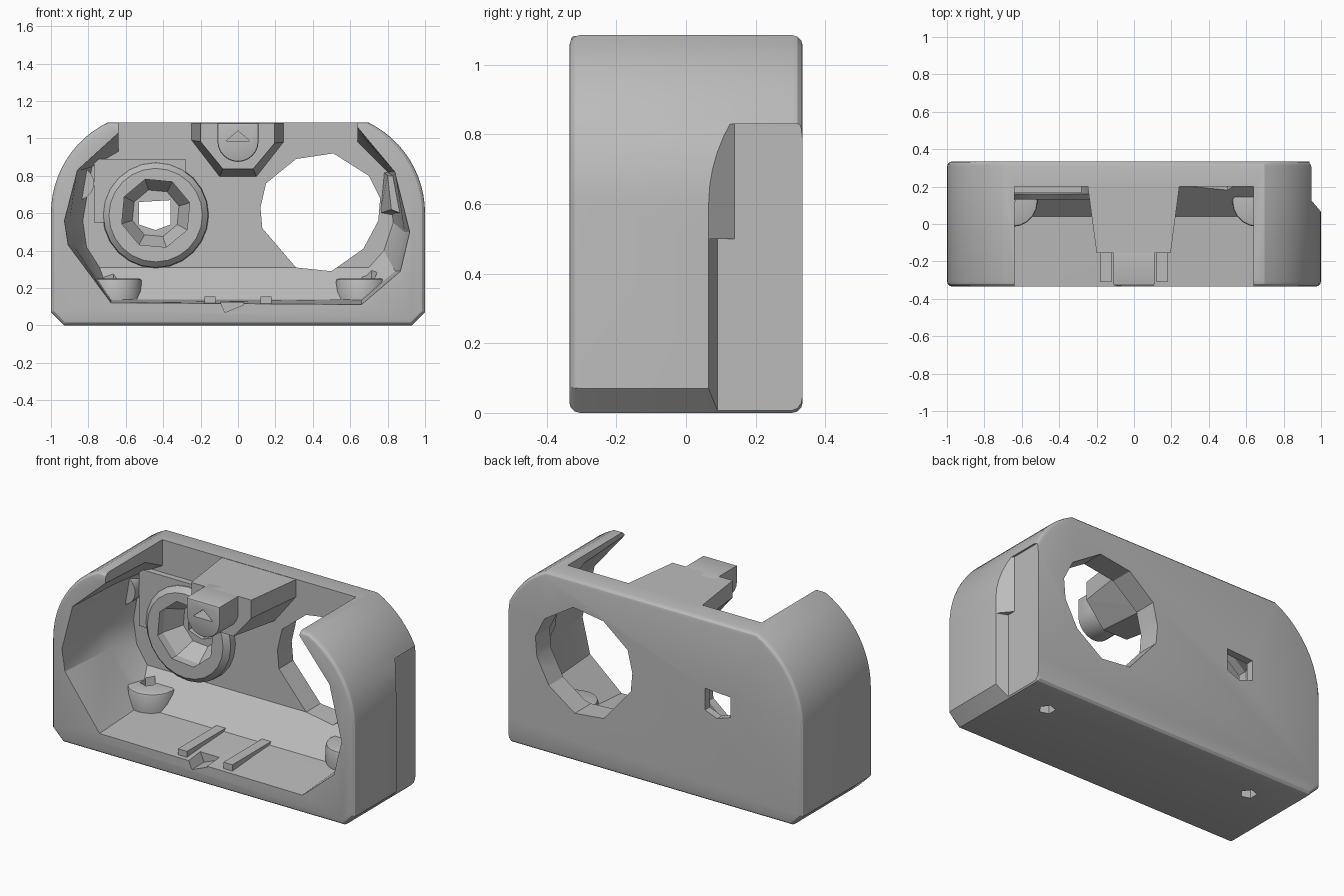
import bpy, bmesh, math

if "Cube" in bpy.data.objects:
    bpy.data.objects.remove(bpy.data.objects["Cube"])

mat = bpy.data.materials.new("plain grey")
mat.diffuse_color = (0.5, 0.5, 0.5, 1)
mat.use_nodes = True
mat.node_tree.nodes["Principled BSDF"].inputs["Base Color"].default_value = mat.diffuse_color


def loft(name, sections, bevel=0.0, segs=2):
    """Closed solid through matching rings of 3D points; bevel rounds the end outlines."""
    bm = bmesh.new()
    rings = [[bm.verts.new(p) for p in s] for s in sections]
    n = len(rings[0])
    caps = [bm.faces.new(rings[0]), bm.faces.new(rings[-1])]
    for a, b in zip(rings, rings[1:]):
        for i in range(n):
            bm.faces.new((a[i], a[(i + 1) % n], b[(i + 1) % n], b[i]))
    bmesh.ops.recalc_face_normals(bm, faces=bm.faces)
    if bevel:
        edges = list({e for f in caps for e in f.edges})
        bmesh.ops.bevel(bm, geom=edges, offset=bevel, segments=segs, profile=0.5, affect='EDGES')
    else:
        bmesh.ops.triangulate(bm, faces=[f for f in bm.faces if len(f.verts) == 4])
    me = bpy.data.meshes.new(name)
    bm.to_mesh(me)
    bm.free()
    me.materials.append(mat)
    ob = bpy.data.objects.new(name, me)
    bpy.context.collection.objects.link(ob)
    return ob


def at_y(pts, y):
    return [(x, y, z) for x, z in pts]


def at_z(pts, z):
    return [(x, y, z) for x, y in pts]


def circle(cx, cy, r, n, turn=0.0):
    return [(cx + r * math.cos(turn + 2 * math.pi * i / n),
             cy + r * math.sin(turn + 2 * math.pi * i / n)) for i in range(n)]


def box(name, x0, x1, y0, y1, z0, z1):
    r = [(x0, z0), (x1, z0), (x1, z1), (x0, z1)]
    return loft(name, [at_y(r, y0), at_y(r, y1)])


def cut(ob, *cutters):
    bpy.context.view_layer.objects.active = ob
    for c in cutters:
        m = ob.modifiers.new("cut", 'BOOLEAN')
        m.operation, m.solver, m.object = 'DIFFERENCE', 'EXACT', c
        bpy.ops.object.modifier_apply(modifier=m.name)


# outer housing: chamfered foot, round shoulders
arc = [(0.46 + 0.54 * math.cos(t), 0.6 + 0.54 * math.sin(t))
       for t in (math.radians(63.9) * i / 12 for i in range(13))]
half = [(0.93, 0), (1, 0.07)] + arc
outline = half + [(-x, z) for x, z in reversed(half)]
housing = loft("housing", [at_y(outline, -0.335), at_y(outline, 0.335)], 0.03, 3)

# cavity, open at the front and top, narrowing toward the back wall
front = [(-.68, .12), (.66, .11), (.87, .29), (.92, .5), (.84, .82), (.64, 1.06),
         (.64, 1.2), (-.64, 1.2), (-.64, 1.03), (-.86, .83), (-.93, .56), (-.91, .43)]
middle = [(-.68, .14), (.66, .14), (.84, .29), (.89, .5), (.83, .82), (.64, 1.04),
          (.64, 1.2), (-.64, 1.2), (-.64, 1.01), (-.84, .83), (-.9, .56), (-.88, .43)]
back = [(-.74, .31), (.7, .31), (.78, .4), (.83, .55), (.8, .82), (.64, .98),
        (.64, 1.2), (-.64, 1.2), (-.64, .93), (-.78, .85), (-.83, .56), (-.81, .42)]
cavity = loft("cavity_cutter", [at_y(front, -0.36), at_y(middle, 0.04), at_y(back, 0.2)])

# large faceted window and the socket with its small rear opening
window_pts = [(.12, .63), (.15, .76), (.31, .89), (.51, .92), (.70, .8), (.76, .68),
              (.75, .56), (.67, .41), (.5, .29), (.31, .31), (.13, .52)]
window = loft("window_cutter", [at_y(window_pts, 0.0), at_y(window_pts, 0.5)])
hexagon = circle(-.44, .6, .19, 8, .3)
hexagon_in = circle(-.44, .6, .13, 8, .3)
socket = loft("socket_cutter", [at_y(hexagon, 0.0), at_y(hexagon, 0.18), at_y(hexagon_in, 0.29)])
hole_pts = [(-.53, .54), (-.44, .51), (-.36, .54), (-.36, .67), (-.53, .66)]
small_hole = loft("small_hole_cutter", [at_y(hole_pts, 0.1), at_y(hole_pts, 0.5)])

# stepped recess on the rear of the right side
recesses = []
for z0, z1, y in ((-0.1, 0.5, 0.09), (0.49, 0.83, 0.14)):
    p = [(.937, .5), (1.1, .5), (1.1, .065), (1.0, .065), (.937, y)]
    recesses.append(loft("recess_cutter", [at_z(p, z0), at_z(p, z1)]))

# screw holes through the floor, and a notch in the front lip
screws = []
for x in (-.68, .7):
    p = circle(x, .125, .045, 5)
    screws.append(loft("screw_cutter", [at_z(p, -0.1), at_z(p, 0.4)]))
notch_pts = [(-.11, .16), (-.07, .07), (.03, .11), (.03, .16)]
notch = loft("notch_cutter", [at_y(notch_pts, -0.4), at_y(notch_pts, -0.22)])
cut(housing, cavity, window, socket, small_hole, *recesses, *screws, notch)

# raised collar round the socket, with its backing plate
collar = loft("socket_collar", [at_y(circle(-.44, .59, .285, 24), 0.22),
                                at_y(circle(-.44, .59, .28, 24), 0.16),
                                at_y(circle(-.44, .59, .25, 24), 0.13)])
plate = box("backing_plate", -.77, -.28, 0.165, 0.22, .55, .89)
cut(collar, socket, small_hole)
cut(plate, socket, small_hole)

# floor bosses and ribs
bosses = []
for x, s in ((-.65, screws[0]), (.66, screws[1])):
    p = circle(x, .12, .135, 20)
    b = loft("screw_boss", [at_z(p, 0.08), at_z(p, 0.25)], 0.012)
    cut(b, s)
    bosses.append(b)
ribs = [box("floor_rib", x - .03, x + .03, -.31, 0.1, .08, .155) for x in (-.15, .15)]

# side bumps beside the back wall
bump_pts = circle(-.86, .76, .09, 20)
bump = loft("left_bump", [at_y(bump_pts, 0.13), at_y(bump_pts, 0.22)])
gusset = loft("right_gusset", [at_y([(.82, .62), (.87, .6), (.87, .8), (.8, .8)], 0.06),
                               at_y([(.76, .6), (.87, .58), (.87, .82), (.78, .82)], 0.22)])

# tapered arm from the top of the back wall, with a rounded nose
arm_back = [(-.25, 1.083), (-.25, .99), (-.1, .795), (.1, .795), (.245, .98), (.245, 1.083)]
arm_front = [(x * .8, .96 + (z - .96) * (.75 if z < 1.05 else 1)) for x, z in arm_back]
arm = loft("top_arm", [at_y(arm_back, 0.22), at_y(arm_front, -0.155)])
u = [(.11 * math.cos(t), .985 + .11 * math.sin(t))
     for t in (math.pi * (1 + i / 12) for i in range(13))]
nose_pts = u + [(.11, 1.083), (-.11, 1.083)]
nose = loft("arm_nose", [at_y(nose_pts, -0.1), at_y(nose_pts, -0.33)], 0.01)
tri = [(-.065, .985), (.065, .985), (0, 1.04)]
nose_hole = loft("nose_hole_cutter", [at_y(tri, -0.4), at_y(tri, -0.2)])
cut(nose, nose_hole)

# remove cutters, smooth the curved faces
for ob in list(bpy.data.objects):
    if "cutter" in ob.name:
        bpy.data.objects.remove(ob)
bpy.ops.object.select_all(action='DESELECT')
for ob in (housing, collar, nose, bump, *bosses):
    ob.select_set(True)
bpy.context.view_layer.objects.active = housing
bpy.ops.object.shade_smooth_by_angle(angle=math.radians(25))
